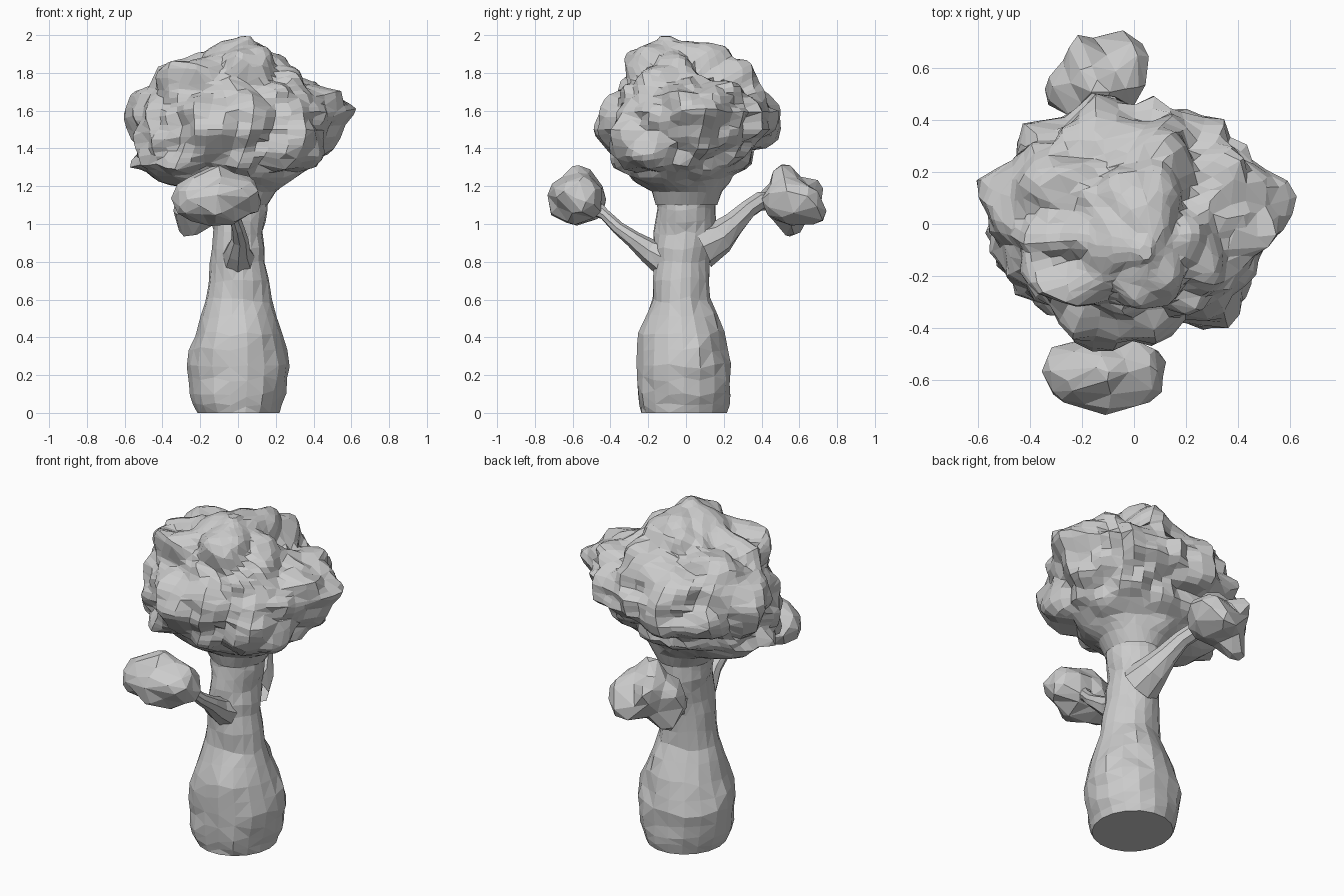
import bpy, bmesh, math
from mathutils import Vector, noise

if "Cube" in bpy.data.objects:
    bpy.data.objects.remove(bpy.data.objects["Cube"])


def finish(name, bm, ratio=None):
    bmesh.ops.recalc_face_normals(bm, faces=bm.faces)
    mesh = bpy.data.meshes.new(name)
    bm.to_mesh(mesh)
    bm.free()
    obj = bpy.data.objects.new(name, mesh)
    bpy.context.collection.objects.link(obj)
    if ratio:  # irregular low-poly facets
        mod = obj.modifiers.new("facets", 'DECIMATE')
        mod.ratio = ratio
    return obj


def skin(rings, cap_start=False, cap_end=False):
    bm = bmesh.new()
    loops = [[bm.verts.new(p) for p in r] for r in rings]
    n = len(loops[0])
    for a, b in zip(loops, loops[1:]):
        for i in range(n):
            j = (i + 1) % n
            bm.faces.new((a[i], a[j], b[j], b[i]))
    if cap_start:
        bm.faces.new(loops[0])
    if cap_end:
        bm.faces.new(loops[-1])
    return bm


def profile_rings(rows, sides, steps):
    """Rows hold z, min x, max x, min y, max y; blend between them."""
    fine = []
    for a, b in zip(rows, rows[1:]):
        for s in range(steps):
            fine.append([p + (q - p) * s / steps for p, q in zip(a, b)])
    fine.append(rows[-1])
    rings = []
    for z, x0, x1, y0, y1 in fine:
        cx, cy = (x0 + x1) / 2, (y0 + y1) / 2
        rx, ry = (x1 - x0) / 2, (y1 - y0) / 2
        rings.append([Vector((cx + rx * math.cos(t), cy + ry * math.sin(t), z))
                      for t in (2 * math.pi * i / sides for i in range(sides))])
    return rings


# Trunk: swollen foot, narrow neck
rows = [(0, -.215, .22, -.24, .22), (.1, -.25, .255, -.26, .235), (.25, -.275, .28, -.26, .24),
        (.42, -.225, .235, -.245, .205), (.6, -.175, .17, -.185, .125), (.8, -.145, .145, -.17, .125),
        (.95, -.14, .135, -.165, .16), (1.08, -.145, .15, -.16, .165), (1.2, -.15, .16, -.16, .16)]
rings = profile_rings(rows, 18, 2)
for r in rings[1:-2]:
    for p in r:
        p += Vector((p.x, p.y, 0)).normalized() * .02 * noise.noise(p * 7)
        p.z += .03 * noise.noise(p * 9 + Vector((5, 0, 0)))
bm = skin(rings, cap_start=True)
bmesh.ops.triangulate(bm, faces=[f for f in bm.faces if len(f.verts) == 4])
finish("trunk", bm)

# Canopy: lumpy crown flaring out of the trunk
rows = [(1.1, -.145, .155, -.16, .165), (1.17, -.2, .2, -.18, .19), (1.23, -.42, .28, -.28, .24),
        (1.3, -.57, .43, -.38, .31), (1.4, -.56, .5, -.42, .43), (1.5, -.55, .54, -.46, .49),
        (1.6, -.56, .57, -.43, .5), (1.7, -.54, .54, -.38, .41), (1.77, -.5, .42, -.36, .33),
        (1.84, -.43, .27, -.33, .25), (1.9, -.25, .21, -.27, .2), (1.95, -.12, .14, -.22, .11),
        (2.0, .02, .07, -.14, -.08)]
rings = profile_rings(rows, 48, 4)
for r in rings:
    for p in r:
        k = min(max((p.z - 1.17) / .2, 0), 1) * min(1, (2.06 - p.z) / .2)
        out = (p - Vector((0, 0, 1.5))).normalized()
        d = .17 * abs(noise.noise(p * 4)) - .055 + .05 * noise.noise(p * 9)
        p += out * d * k
        p.z = min(p.z, 2.0)
finish("canopy", skin(rings, cap_end=True), .5)


def lobe(name, centre, radii, targets, rough):
    """Leaf clump pulled out towards the given bump tips."""
    bm = bmesh.new()
    bmesh.ops.create_icosphere(bm, subdivisions=4, radius=1)
    c = Vector(centre)
    for v in bm.verts:
        d = Vector([a * b for a, b in zip(v.co, radii)])
        size, u = d.length, d.normalized()
        r = size
        for t in targets:
            tip = Vector(t) - c
            r += max(0, u.dot(tip.normalized())) ** 9 * (tip.length - size)
        v.co = c + u * (r + rough * noise.noise((c + d) * 9))
    return finish(name, bm, .09)


lobe("front_leaf_clump", (-.11, -.57, 1.14), (.22, .14, .14),
     [(-.1, -.61, 1.3), (.12, -.56, 1.13), (-.34, -.56, 1.07), (-.1, -.72, 1.11)], .03)
lobe("back_leaf_clump", (-.15, .54, 1.12), (.16, .14, .13),
     [(-.12, .52, 1.32), (-.22, .71, 1.2), (-.08, .72, 1.03), (-.28, .56, .94),
      (-.34, .47, 1.06), (.04, .54, 1.16), (.02, .67, 1.12)], .03)


def branch(name, points):
    rings = []
    for i, (x, y, z, r) in enumerate(points):
        a = Vector(points[max(i - 1, 0)][:3])
        b = Vector(points[min(i + 1, len(points) - 1)][:3])
        t = (b - a).normalized()
        u = t.cross(Vector((0, 0, 1))).normalized()
        w = u.cross(t)
        rings.append([Vector((x, y, z)) + r * (u * math.cos(q) + w * math.sin(q))
                      for q in (2 * math.pi * k / 8 for k in range(8))])
    bm = skin(rings)
    bmesh.ops.triangulate(bm, faces=bm.faces)
    finish(name, bm)


# Branches holding the two clumps
branch("front_branch", [(0, -.1, .81, .1), (0, -.2, .86, .065), (.01, -.28, .92, .045),
                        (0, -.36, .98, .035), (-.02, -.43, 1.05, .03), (-.06, -.5, 1.1, .05)])
branch("back_branch", [(.02, .08, .88, .12), (.01, .18, .93, .09), (-.02, .25, 1.0, .065),
                       (-.06, .33, 1.08, .05), (-.1, .39, 1.12, .05), (-.13, .47, 1.12, .05)])
